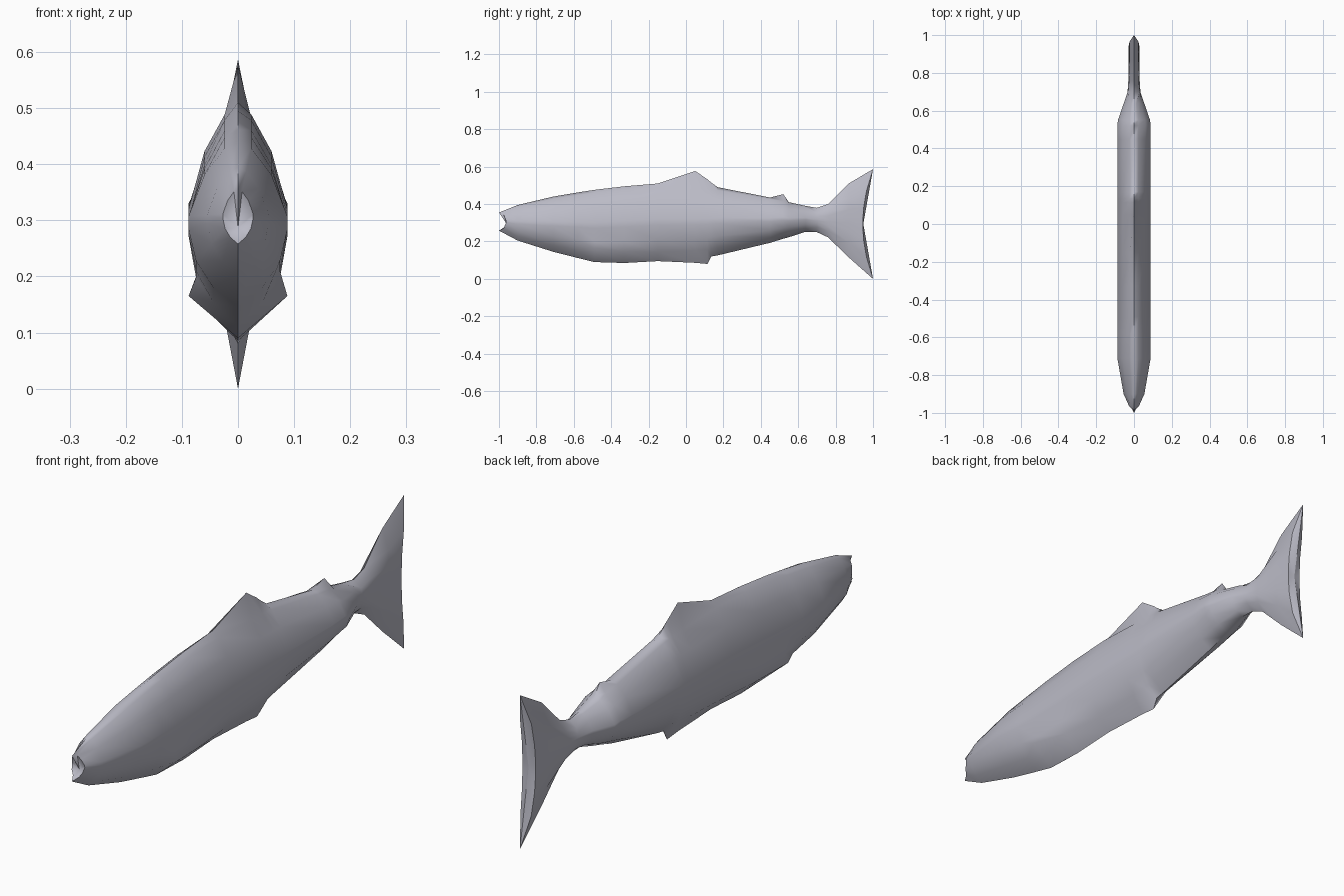
import bpy, bmesh, math

if "Cube" in bpy.data.objects:
    bpy.data.objects.remove(bpy.data.objects["Cube"])

# Half cross-sections from ridge to keel: (share of half width, share of height)
BODY = [(0, 1), (.27, .96), (.68, .8), (1, .55), (1, .47), (.85, .28), (.5, .12), (0, 0)]
TAIL = [(0, 1), (.85, .8), (.95, .65), (1, .53), (1, .47), (.95, .35), (.8, .2), (0, 0)]

# Body stations: y, ridge top, back, belly, ridge bottom, half width, side fin flare
STATIONS = [
    (-.90, .395, .395, .205, .205, .055, 0),
    (-.71, .440, .440, .145, .145, .088, 0),
    (-.58, .462, .462, .112, .112, .088, 0),
    (-.49, .476, .476, .090, .090, .088, 1),
    (-.33, .495, .495, .085, .085, .088, .4),
    (-.15, .510, .505, .095, .095, .088, 0),
    (.05, .577, .497, .105, .086, .088, 0),
    (.115, .532, .493, .112, .080, .088, 0),
    (.135, .515, .492, .118, .120, .088, 0),
    (.17, .490, .488, .126, .126, .088, 0),
    (.45, .435, .435, .193, .193, .088, 0),
    (.52, .453, .425, .215, .215, .088, 0),
    (.55, .410, .410, .223, .223, .085, 0),
    (.64, .390, .390, .252, .252, .054, 0),
]
# Tail stations: y, top, bottom, half width
TAIL_STATIONS = [
    (.70, .380, .250, .034),
    (.76, .400, .222, .030),
    (.87, .510, .115, .028),
]


def mirror(half):
    """Close a half outline (x, y, z) into a full ring."""
    return half + [(-x, y, z) for x, y, z in half[-2:0:-1]]


def body_ring(y, top, back, belly, low, w, flare):
    pts = [(u * w, y, belly + v * (back - belly)) for u, v in BODY]
    pts[0], pts[-1] = (0, y, top), (0, y, low)
    u, v = .5 + .5 * flare, .12 + .075 * flare
    pts[-2] = (u * w, y, belly + v * (back - belly))
    return mirror(pts)


def tail_ring(y, top, low, w, sweep=0):
    return mirror([(u * w, y + sweep * (2 * v - 1) ** 2, low + v * (top - low)) for u, v in TAIL])


# Lips: the middle of the mouth is set back
lips = [(u * .027, -.96 - (.04 if u == 0 else .02 * abs(2 * v - 1)), .258 + v * .097) for u, v in BODY]
rings = [mirror(lips)]
rings += [body_ring(*s) for s in STATIONS]
rings += [tail_ring(*s) for s in TAIL_STATIONS]
rings.append(tail_ring(.945, .587, 0, .028, .055))  # swept trailing edge

# Skin the rings into one fish
bm = bmesh.new()
loops = [[bm.verts.new(p) for p in r] for r in rings]
n = len(loops[0])
for a, b in zip(loops, loops[1:]):
    for i in range(n):
        j = (i + 1) % n
        bm.faces.new((a[i], a[j], b[j], b[i]))

# Mouth notch and tail end caps
for loop, centre in ((loops[0], (0, -.955, .287)), (loops[-1], (0, .948, .294))):
    c = bm.verts.new(centre)
    for i in range(n):
        bm.faces.new((loop[i], loop[(i + 1) % n], c))
bmesh.ops.recalc_face_normals(bm, faces=bm.faces)

mesh = bpy.data.meshes.new("fish_body")
bm.to_mesh(mesh)
bm.free()
fish = bpy.data.objects.new("fish_body", mesh)
bpy.context.collection.objects.link(fish)

mat = bpy.data.materials.new("silver_grey")
mat.diffuse_color = (.50, .50, .57, 1)
mat.use_nodes = True
mat.node_tree.nodes["Principled BSDF"].inputs["Base Color"].default_value = mat.diffuse_color
mesh.materials.append(mat)

bpy.context.view_layer.objects.active = fish
fish.select_set(True)
bpy.ops.object.shade_smooth_by_angle(angle=math.radians(60))
